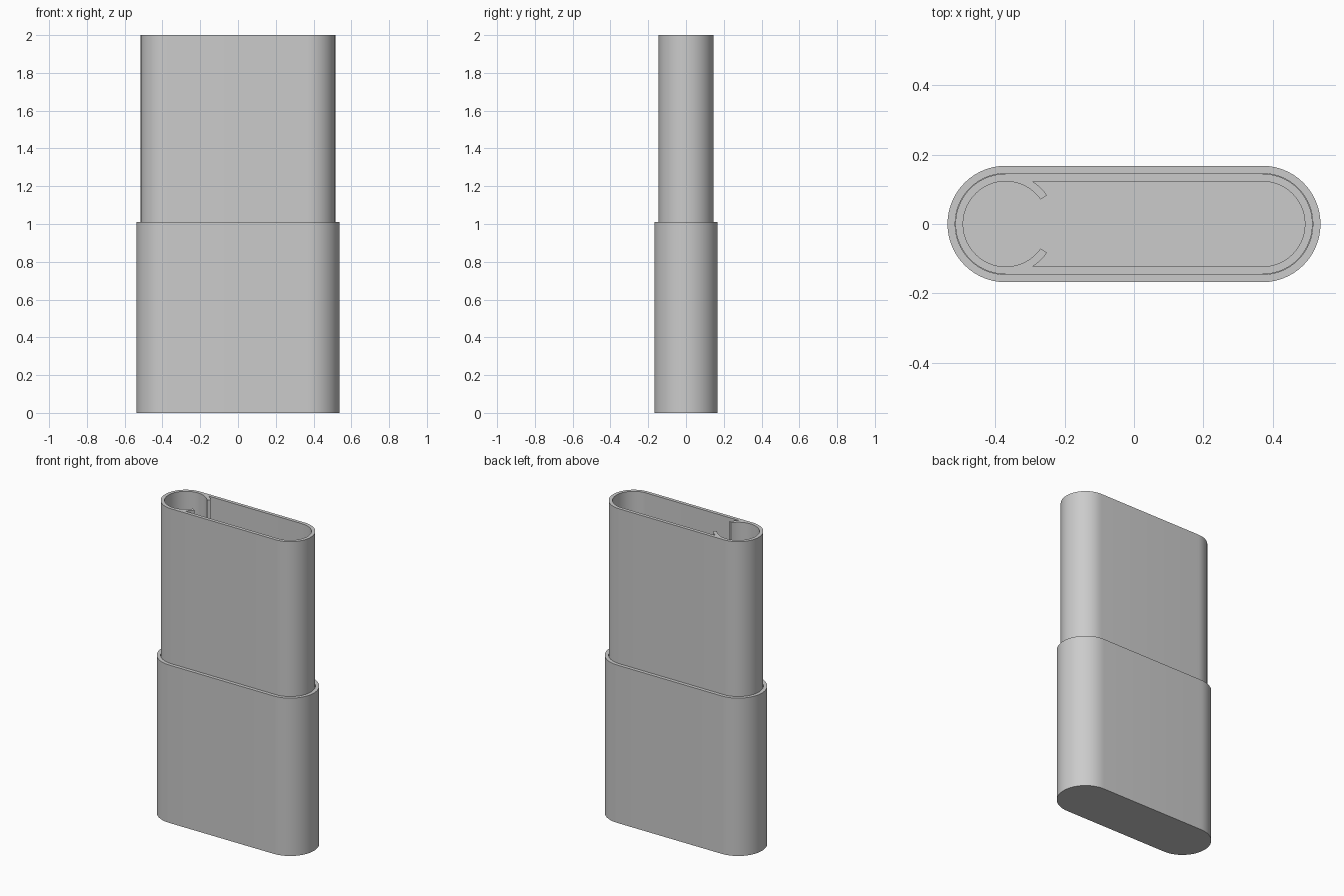
import bpy, bmesh
from math import sin, cos, asin, radians, degrees

if "Cube" in bpy.data.objects:
    bpy.data.objects.remove(bpy.data.objects["Cube"], do_unlink=True)

REACH = 0.37      # distance of each round end's centre from the middle
WALL = 0.022
TUBE_R = 0.145
SLEEVE_R = 0.168

grey = bpy.data.materials.new("plain grey")
grey.use_nodes = True
grey.diffuse_color = (0.6, 0.6, 0.6, 1)
grey.node_tree.nodes["Principled BSDF"].inputs["Base Color"].default_value = (0.6, 0.6, 0.6, 1)


def arc(cx, r, start, end, steps):
    angles = [radians(start + (end - start) * i / steps) for i in range(steps + 1)]
    return [(cx + r * cos(a), r * sin(a)) for a in angles]


def stadium(r):
    return arc(REACH, r, -90, 90, 28) + arc(-REACH, r, 90, 270, 28)


def clip_cavity(r):
    # Long slot whose left end is a round pocket gripped by two curved arms
    root, tip = degrees(asin(r / TUBE_R)), 35
    return (arc(REACH, r, -90, 90, 28)
            + arc(-REACH, TUBE_R, root, tip, 5)
            + arc(-REACH, r, tip, 360 - tip, 44)
            + arc(-REACH, TUBE_R, -tip, -root, 5))


def make_cup(name, outer, inner, bottom, floor, top):
    """Open-topped container with an outer and an inner outline."""
    bm = bmesh.new()
    rim_edges = []
    for outline, low in ((outer, bottom), (inner, floor)):
        lower = [bm.verts.new((x, y, low)) for x, y in outline]
        upper = [bm.verts.new((x, y, top)) for x, y in outline]
        bm.faces.new(lower)
        n = len(outline)
        for i in range(n):
            j = (i + 1) % n
            bm.faces.new((lower[i], lower[j], upper[j], upper[i]))
            rim_edges.append(bm.edges.get((upper[i], upper[j])))
    bmesh.ops.triangle_fill(bm, edges=rim_edges, use_beauty=True, normal=(0, 0, 1))
    bmesh.ops.recalc_face_normals(bm, faces=bm.faces)
    mesh = bpy.data.meshes.new(name)
    bm.to_mesh(mesh)
    bm.free()
    mesh.materials.append(grey)
    obj = bpy.data.objects.new(name, mesh)
    bpy.context.collection.objects.link(obj)
    bpy.ops.object.select_all(action="DESELECT")
    obj.select_set(True)
    bpy.context.view_layer.objects.active = obj
    bpy.ops.object.shade_smooth_by_angle(angle=radians(30))
    return obj


# Outer sleeve around the lower half
make_cup("lower_sleeve", stadium(SLEEVE_R), stadium(TUBE_R + 0.001), 0, WALL, 1.01)

# Tall tube standing inside the sleeve, with its clip pocket
make_cup("inner_tube", stadium(TUBE_R), clip_cavity(TUBE_R - WALL), WALL + 0.001, 2 * WALL, 2)
